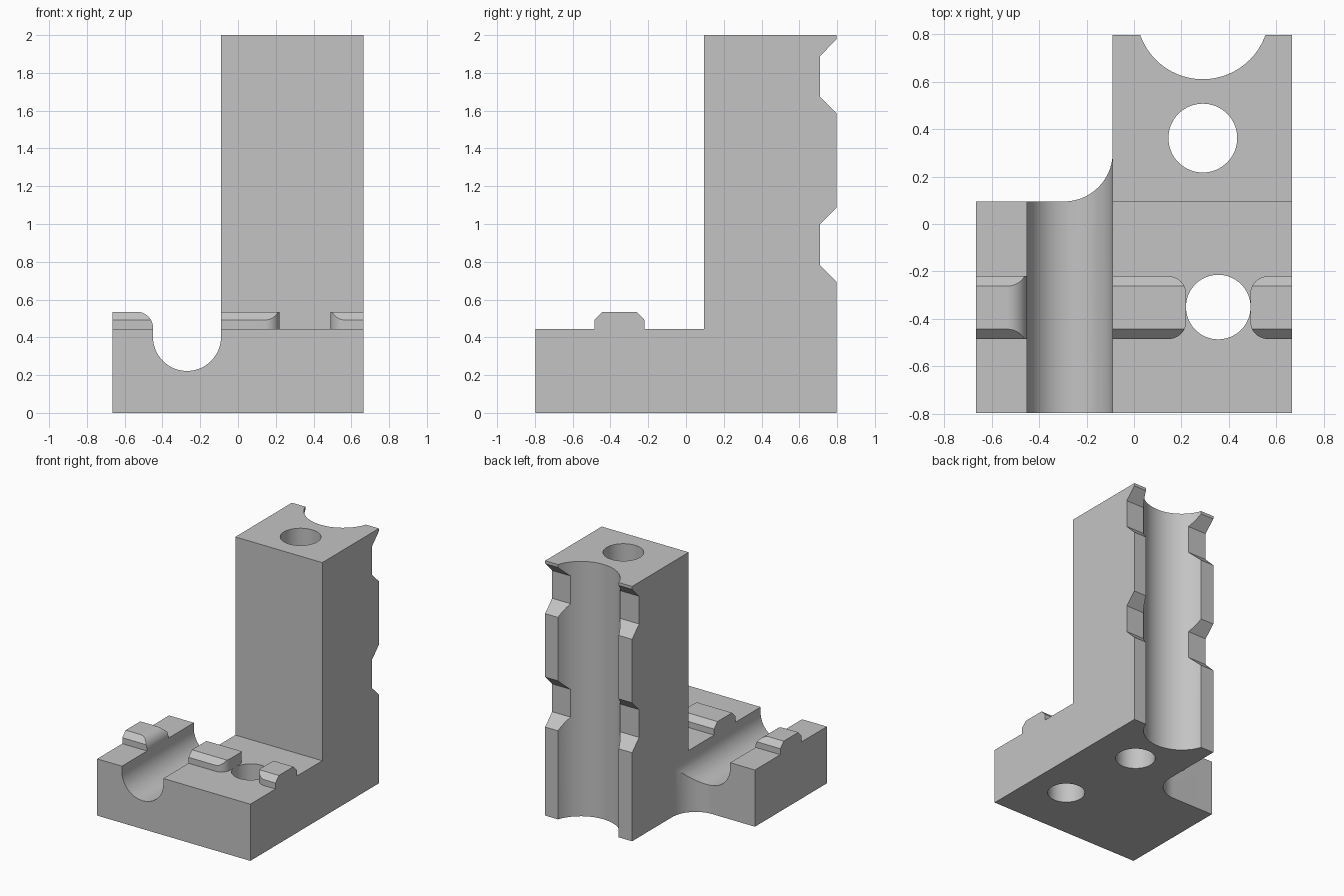
import bpy
import bmesh
from math import sin, cos, pi

old = bpy.data.objects.get("Cube")
if old:
    bpy.data.objects.remove(old, do_unlink=True)

# Single material
grey = bpy.data.materials.new("plain grey")
grey.use_nodes = True
colour = (0.55, 0.55, 0.55, 1)
grey.diffuse_color = colour
grey.node_tree.nodes["Principled BSDF"].inputs["Base Color"].default_value = colour

# Main dimensions
HALF_X, HALF_Y = 0.665, 0.797
BASE_TOP, RIDGE_TOP = 0.445, 0.535
BASE_BACK, COLUMN_SIDE, COLUMN_TOP = 0.095, -0.09, 2.0


def arc(cx, cy, r, start, end, steps=24):
    """Points along an arc, angles in units of pi."""
    angles = [pi * (start + (end - start) * i / steps) for i in range(steps + 1)]
    return [(cx + r * cos(a), cy + r * sin(a)) for a in angles]


def circle(cx, cy, r):
    return arc(cx, cy, r, 0, 2, 64)[:-1]


def prism(name, points, axis, low, high):
    """Extrude a flat outline along one axis."""
    place = {"x": lambda a, b, d: (d, a, b),
             "y": lambda a, b, d: (a, d, b),
             "z": lambda a, b, d: (a, b, d)}[axis]
    bm = bmesh.new()
    face = bm.faces.new([bm.verts.new(place(a, b, low)) for a, b in points])
    grown = bmesh.ops.extrude_face_region(bm, geom=[face])["geom"]
    verts = [g for g in grown if isinstance(g, bmesh.types.BMVert)]
    bmesh.ops.translate(bm, verts=verts, vec=place(0, 0, high - low))
    bmesh.ops.recalc_face_normals(bm, faces=bm.faces)
    mesh = bpy.data.meshes.new(name)
    bm.to_mesh(mesh)
    bm.free()
    mesh.materials.append(grey)
    obj = bpy.data.objects.new(name, mesh)
    bpy.context.collection.objects.link(obj)
    return obj


def combine(target, tool, operation):
    """Apply a boolean and remove the tool object."""
    mod = target.modifiers.new(operation.lower(), "BOOLEAN")
    mod.operation = operation
    mod.solver = "EXACT"
    mod.object = tool
    bpy.context.view_layer.objects.active = target
    bpy.ops.object.modifier_apply(modifier=mod.name)
    bpy.data.objects.remove(tool, do_unlink=True)


# Base slab with the filleted inside corner
fillet = 0.205
base_plan = [(-HALF_X, -HALF_Y), (HALF_X, -HALF_Y), (HALF_X, BASE_BACK + fillet)]
base_plan += arc(COLUMN_SIDE - fillet, BASE_BACK + fillet, fillet, 0, -0.5)
base_plan += [(-HALF_X, BASE_BACK)]
body = prism("angle_bracket", base_plan, "z", 0, BASE_TOP)

# Upright column with two notches down its back
column_side = [(BASE_BACK, 0), (HALF_Y, 0)]
for z in (0.695, 1.585):
    column_side += [(HALF_Y, z), (0.71, z + 0.087), (0.71, z + 0.305), (HALF_Y, z + 0.392)]
column_side += [(HALF_Y, COLUMN_TOP), (BASE_BACK, COLUMN_TOP)]
combine(body, prism("column", column_side, "x", COLUMN_SIDE, HALF_X), "UNION")

# Chamfered ridge pieces, each trimmed to a rounded end
ridge_side = [(-0.485, 0.41), (-0.22, 0.41), (-0.22, 0.492), (-0.262, RIDGE_TOP),
              (-0.443, RIDGE_TOP), (-0.485, 0.492)]
r = 0.075
inner_trim = [(-0.15, -0.485)] + arc(0.22 - r, -0.485 + r, r, -0.5, 0, 12)
inner_trim += arc(0.22 - r, -0.22 - r, r, 0, 0.5, 12) + [(-0.15, -0.22)]
outer_trim = [(0.71 - x, y) for x, y in inner_trim]
left_trim = [(-0.8, 0.3), (-0.45, 0.3)] + arc(-0.535, 0.45, 0.085, 0, 0.5) + [(-0.8, RIDGE_TOP)]

for name, start, end, trim, axis, low, high in (
        ("short_ridge", -HALF_X, -0.4, left_trim, "y", -0.6, 0),
        ("middle_ridge", COLUMN_SIDE, 0.3, inner_trim, "z", 0.3, 0.7),
        ("outer_ridge", 0.4, HALF_X, outer_trim, "z", 0.3, 0.7)):
    ridge = prism(name, ridge_side, "x", start, end)
    combine(ridge, prism("trim", trim, axis, low, high), "INTERSECT")
    combine(body, ridge, "UNION")

# Round-bottomed channel through the base
channel = arc(-0.27, 0.402, 0.18, 1, 2, 32) + [(COLUMN_SIDE, 0.8), (-0.45, 0.8)]
combine(body, prism("channel", channel, "y", -1, 0.5), "DIFFERENCE")

# Vertical bores and the round groove down the column's back
for name, x, y, radius in (("base_bore", 0.355, -0.35, 0.136),
                           ("column_bore", 0.29, 0.362, 0.145),
                           ("back_groove", 0.29, 0.89, 0.28)):
    combine(body, prism(name, circle(x, y, radius), "z", -0.1, 2.1), "DIFFERENCE")

# Smooth the curved walls and keep the edges crisp
bpy.ops.object.select_all(action="DESELECT")
body.select_set(True)
bpy.context.view_layer.objects.active = body
bpy.ops.object.shade_smooth_by_angle(angle=pi / 7)
